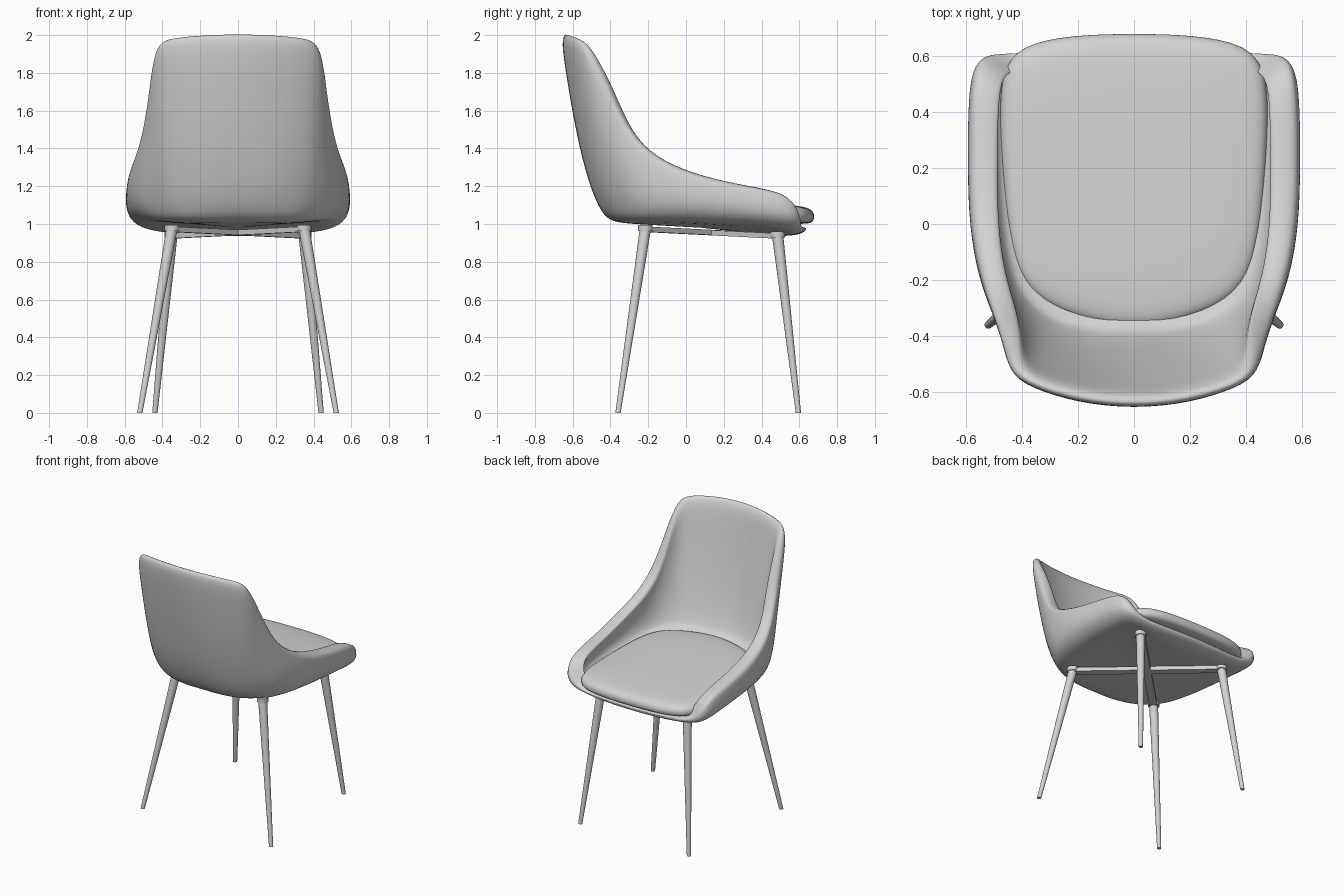
import bpy, bmesh, math
from mathutils import Vector

if "Cube" in bpy.data.objects:
    bpy.data.objects.remove(bpy.data.objects["Cube"], do_unlink=True)

grey = bpy.data.materials.new("light grey")
grey.use_nodes = True
grey.diffuse_color = (0.65, 0.65, 0.65, 1)
grey.node_tree.nodes["Principled BSDF"].inputs["Base Color"].default_value = (0.65, 0.65, 0.65, 1)


def mirrored(half):
    """Close a half outline that starts and ends on the centre line."""
    return half + [Vector((-p.x, p.y, p.z)) for p in half[-2:0:-1]]


def loft(name, rings, start, end):
    """Skin a stack of closed rings and close both ends with a fan."""
    bm = bmesh.new()
    rows = [[bm.verts.new(p) for p in ring] for ring in rings]
    n = len(rows[0])
    first, last = bm.verts.new(start), bm.verts.new(end)
    for i in range(n):
        j = (i + 1) % n
        for a, b in zip(rows, rows[1:]):
            bm.faces.new((a[i], a[j], b[j], b[i]))
        bm.faces.new((first, rows[0][j], rows[0][i]))
        bm.faces.new((last, rows[-1][i], rows[-1][j]))
    bmesh.ops.recalc_face_normals(bm, faces=bm.faces)
    mesh = bpy.data.meshes.new(name)
    bm.to_mesh(mesh)
    bm.free()
    mesh.materials.append(grey)
    obj = bpy.data.objects.new(name, mesh)
    bpy.context.collection.objects.link(obj)
    bpy.ops.object.select_all(action='DESELECT')
    obj.select_set(True)
    bpy.context.view_layer.objects.active = obj
    return obj


def soften(obj):
    mod = obj.modifiers.new("smooth", 'SUBSURF')
    mod.levels = mod.render_levels = 2
    bpy.ops.object.shade_smooth()


# Shell stations from back centre to front centre: rim point, then wall bulge in plan
stations = [
    (0, -.672, 2.012, 0, -.54), (.2, -.652, 2.007, .17, -.53),
    (.38, -.595, 1.99, .32, -.48), (.452, -.54, 1.965, .42, -.43),
    (.468, -.43, 1.78, .5, -.36), (.5, -.32, 1.525, .56, -.28),
    (.54, -.2, 1.385, .605, -.18), (.575, -.03, 1.29, .635, 0),
    (.58, .2, 1.225, .643, .2), (.577, .42, 1.19, .643, .4),
    (.56, .56, 1.155, .635, .56), (.52, .607, 1.05, .57, .625),
    (.43, .605, .99, .43, .62), (.22, .628, .985, .22, .645), (0, .638, .985, 0, .655)]


def inward(p):
    """Horizontal direction from a point towards the seat's spine."""
    return Vector((-p.x, max(-.2, min(.3, p.y)) - p.y, 0)).normalized()


def bezier(a, b, c, t):
    return a * (1 - t) ** 2 + b * (2 * t * (1 - t)) + c * t ** 2


outer, inner = [], []
for x, y, z, bx, by in stations:
    rim = Vector((x, y, z))
    bulge = Vector((bx, by, .975 - .06 * by + .4 * bx ** 4))
    base = bulge + inward(bulge) * .16
    base.z -= .2 * bx ** 4
    outer.append((base, bulge, rim))
    # The padding is thickest low in the back and thin at its top edge
    up = Vector((0, 0, .085 - .06 * by))
    inner.append((base + inward(base) * .03 + up, bulge + inward(bulge) * .11 + up,
                  rim + inward(rim) * (.1 - .05 * (z - 1.2))))

steps = [0, .2, .45, .7, .9, 1]
middle = Vector((0, .08, .98))
rings = [[middle.lerp(s[0], f) for s in outer] for f in (.3, .65)]
rings += [[bezier(*s, t) for s in outer] for t in steps]
rings += [[bezier(*s, t) for s in inner] for t in reversed(steps)]
floor = middle + Vector((0, 0, .05))
rings += [[floor.lerp(s[0], f) for s in inner] for f in (.65, .3)]
soften(loft("seat_shell", [mirrored(r) for r in rings], middle, floor))

# Seat cushion, rising slightly towards the back
outline = [(0, -.385), (.2, -.35), (.39, -.26), (.45, -.1), (.475, .15), (.485, .4),
           (.475, .55), (.41, .645), (.22, .68), (0, .685)]
layers = [(.5, 1.02), (.85, 1.02), (.97, 1.025), (1, 1.06), (.975, 1.1),
          (.87, 1.117), (.5, 1.125)]


def cushion_point(x, y, s, z):
    cy = .15 + (y - .15) * s
    return Vector((x * s, cy, z + .05 * (.2 - cy)))


rings = [mirrored([cushion_point(x, y, s, z) for x, y in outline]) for s, z in layers]
soften(loft("seat_cushion", rings, (0, .15, 1.02), (0, .15, 1.128)))


def rod(name, bottom, top, r0, r1, sides=20):
    """Tapered round bar with level ends."""
    rings = [[Vector(c) + Vector((math.cos(a), math.sin(a), 0)) * r
              for a in (math.tau * i / sides for i in range(sides))]
             for c, r in ((bottom, r0), (top, r1))]
    loft(name, rings, bottom, top)
    bpy.ops.object.shade_smooth_by_angle()


# Legs with mounting collars
ends = {"back": ((.35, -.215, .975), (.52, -.36, 0)),
        "front": ((.35, .485, .94), (.44, .595, 0))}
for place, (top, foot) in ends.items():
    for side, s in (("left", 1), ("right", -1)):
        t = (top[0] * s, top[1], top[2])
        rod(f"{place}_{side}_leg", (foot[0] * s, foot[1], 0), t, .014, .03)
        rod(f"{place}_{side}_collar", (t[0], t[1], t[2] - .012),
            (t[0], t[1], t[2] + .02), .038, .038)

# Crossed bars under the seat
for name, s in (("left", 1), ("right", -1)):
    a = Vector((.35 * s, -.215, .972))
    b = Vector((-.35 * s, .485, .937))
    side = (b - a).cross(Vector((0, 0, 1))).normalized() * .026
    up = Vector((0, 0, .014))
    rings = [[p + side + up, p - side + up, p - side - up, p + side - up] for p in (a, b)]
    loft(f"{name}_cross_bar", rings, a, b)
